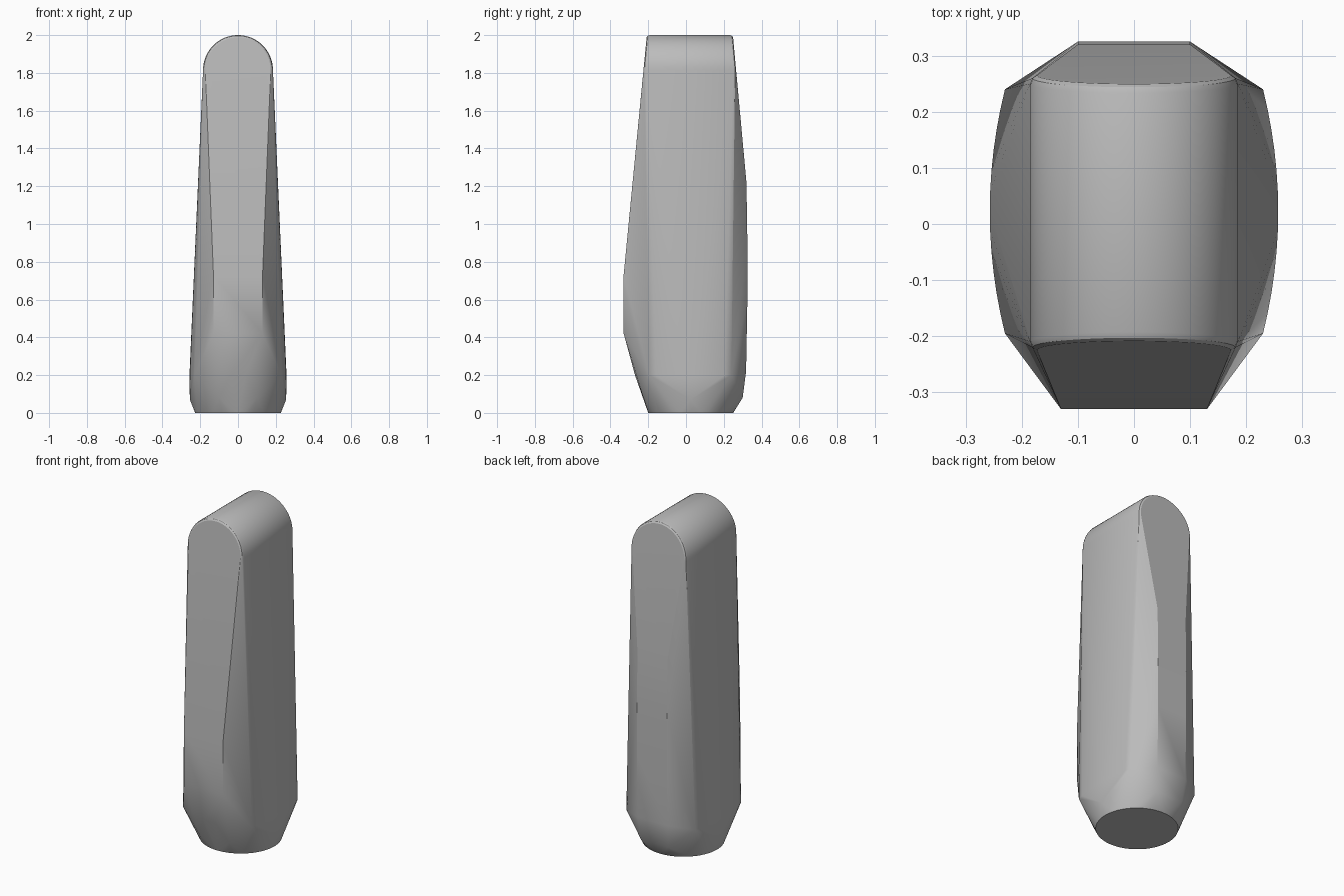
import bpy
import bmesh
from math import cos, sin, pi, radians

cube = bpy.data.objects.get("Cube")
if cube:
    bpy.data.objects.remove(cube)

ARCH_Z, ARCH_R = 1.815, 0.185
points = []


def mirrored(x, y, z):
    points.extend([(x, y, z), (-x, y, z)])


# Round foot
for i in range(48):
    a = 2 * pi * i / 48
    points.append((0.227 * cos(a), 0.025 + 0.225 * sin(a), 0))

# Faceted transition above the foot
mirrored(0.255, 0.025, 0.07)
mirrored(0.1, -0.225, 0.08)
mirrored(0.09, 0.3, 0.08)
mirrored(0.04, -0.27, 0.2)

# Gently bulging flanks at their widest level
for i in range(13):
    t = i / 6 - 1
    mirrored(0.257 - 0.027 * t * t, 0.0225 + 0.2175 * t, 0.2)

# Front panel, lower part
for z in (0.42, 0.73):
    mirrored(0.13, -0.33, z)

# Back panel, gently bowed
for y, z in ((0.318, 0.22), (0.325, 0.6), (0.325, 0.9), (0.32, 1.22)):
    mirrored(0.1, y, z)

# Arched top with a softened rim
for i in range(33):
    a = pi * i / 32
    for inset, depth in ((0, 0.015), (0.004, 0.005), (0.012, 0)):
        r = ARCH_R - inset
        x, z = r * cos(a), ARCH_Z + r * sin(a)
        rise = z - ARCH_Z
        points.append((x, -0.225 + 0.095 * rise + depth, z))
        points.append((x, 0.265 - 0.09 * rise - depth, z))

# Wrap the sections in one tight skin
bm = bmesh.new()
for p in points:
    bm.verts.new(p)
hull = bmesh.ops.convex_hull(bm, input=bm.verts[:])
unused = {v for v in hull["geom_interior"] + hull["geom_unused"]
          if isinstance(v, bmesh.types.BMVert) and not v.link_faces}
bmesh.ops.delete(bm, geom=list(unused), context="VERTS")
bmesh.ops.dissolve_limit(bm, angle_limit=radians(0.5),
                         verts=bm.verts[:], edges=bm.edges[:])
bmesh.ops.recalc_face_normals(bm, faces=bm.faces[:])
mesh = bpy.data.meshes.new("tapered_body")
bm.to_mesh(mesh)
bm.free()

# Plain grey finish
grey = bpy.data.materials.new("plain_grey")
grey.use_nodes = True
colour = (0.5, 0.5, 0.5, 1)
grey.diffuse_color = colour
grey.node_tree.nodes["Principled BSDF"].inputs["Base Color"].default_value = colour
mesh.materials.append(grey)

body = bpy.data.objects.new("tapered_body", mesh)
bpy.context.collection.objects.link(body)
bpy.ops.object.select_all(action="DESELECT")
body.select_set(True)
bpy.context.view_layer.objects.active = body
bpy.ops.object.shade_smooth_by_angle(angle=radians(30))
